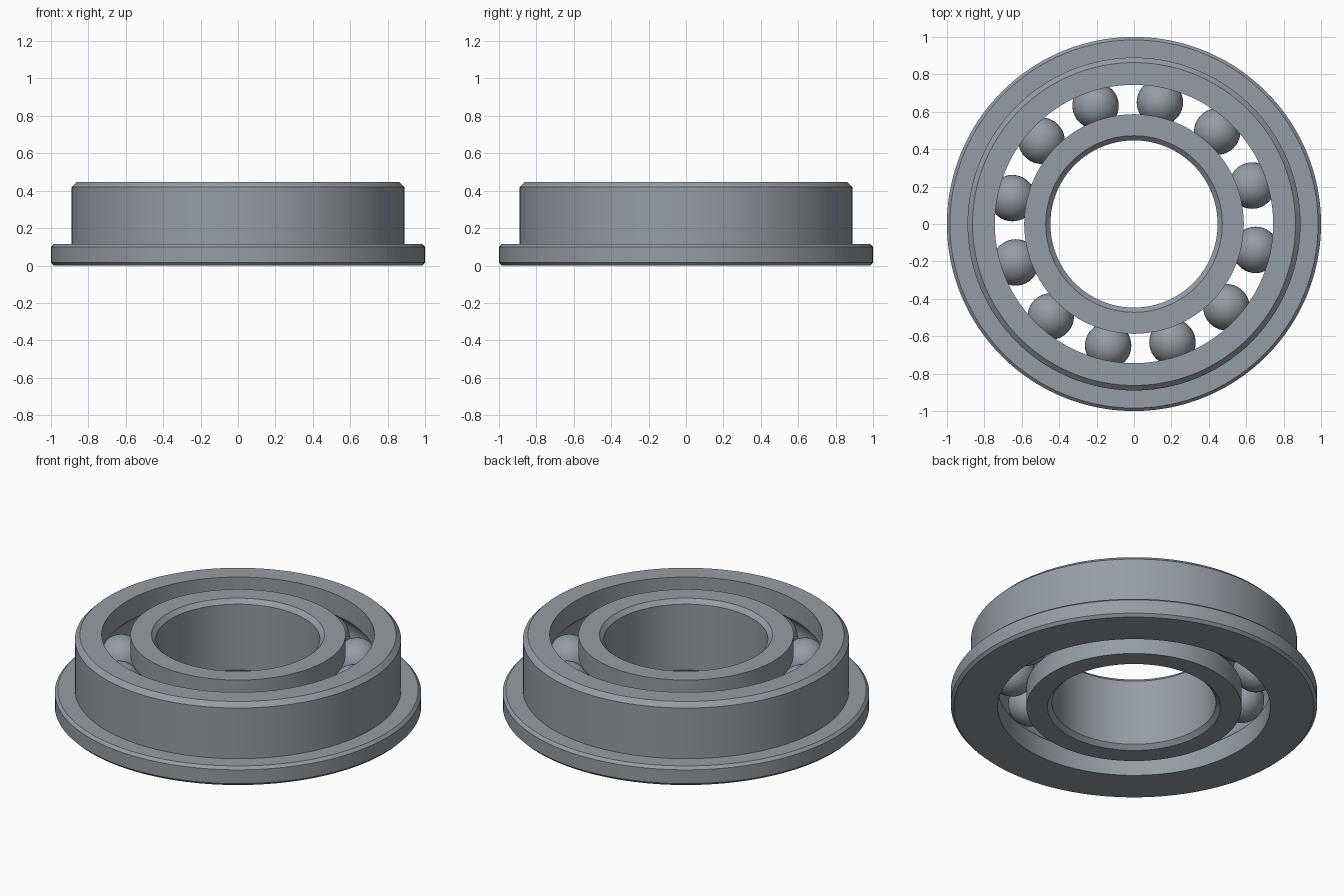
import bpy, bmesh
from math import sin, cos, acos, pi, radians
from mathutils import Vector

cube = bpy.data.objects.get("Cube")
if cube:
    bpy.data.objects.remove(cube, do_unlink=True)

HEIGHT = 0.447
MID = HEIGHT / 2
PITCH = 0.665          # radius of the circle of balls
BALL = 0.124
GROOVE = 0.126
BALLS = 12
SEGMENTS = 160

steel = bpy.data.materials.new("steel grey")
steel.use_nodes = True
colour = (0.30, 0.335, 0.375, 1)
steel.diffuse_color = colour
steel.node_tree.nodes["Principled BSDF"].inputs["Base Color"].default_value = colour


def groove(wall, side, steps=12):
    """Raceway arc cut into a wall, from bottom to top; side is +1 outward, -1 inward."""
    half = acos(abs(wall - PITCH) / GROOVE)
    angles = [half * (2 * i / steps - 1) for i in range(steps + 1)]
    return [(PITCH + side * GROOVE * cos(a), MID + GROOVE * sin(a)) for a in angles]


def finish(name, bm):
    bmesh.ops.recalc_face_normals(bm, faces=bm.faces)
    mesh = bpy.data.meshes.new(name)
    bm.to_mesh(mesh)
    bm.free()
    mesh.materials.append(steel)
    obj = bpy.data.objects.new(name, mesh)
    bpy.context.collection.objects.link(obj)
    bpy.ops.object.select_all(action="DESELECT")
    obj.select_set(True)
    bpy.context.view_layer.objects.active = obj
    bpy.ops.object.shade_smooth_by_angle(angle=radians(30))
    return obj


def lathe(name, profile):
    """Turn a closed (radius, height) profile around z."""
    bm = bmesh.new()
    verts = [bm.verts.new((r, 0, z)) for r, z in profile]
    edges = [bm.edges.new((a, b)) for a, b in zip(verts, verts[1:] + verts[:1])]
    bmesh.ops.spin(bm, geom=verts + edges, cent=(0, 0, 0), axis=(0, 0, 1),
                   angle=2 * pi, steps=SEGMENTS, use_duplicate=False)
    bmesh.ops.remove_doubles(bm, verts=bm.verts, dist=0.0001)
    return finish(name, bm)


# Flanged outer ring
wall, body, flange, lip, bevel = 0.744, 0.89, 0.115, 0.016, 0.027
lathe("outer_ring", [
    (wall, 0), (1 - lip, 0), (1, lip), (1, flange - lip), (1 - lip, flange),
    (body, flange), (body, HEIGHT - bevel), (body - bevel, HEIGHT), (wall, HEIGHT),
] + groove(wall, 1)[::-1])

# Inner ring with chamfered bore
hub, bore, bevel = 0.587, 0.447, 0.025
lathe("inner_ring", [
    (hub, HEIGHT), (bore + bevel, HEIGHT), (bore, HEIGHT - bevel),
    (bore, bevel), (bore + bevel, 0), (hub, 0),
] + groove(hub, -1))

# Balls
for i in range(BALLS):
    a = radians(18) + 2 * pi * i / BALLS
    bm = bmesh.new()
    bmesh.ops.create_uvsphere(bm, u_segments=40, v_segments=20, radius=BALL)
    ball = finish(f"ball_{i + 1}", bm)
    ball.location = Vector((PITCH * cos(a), PITCH * sin(a), MID))
